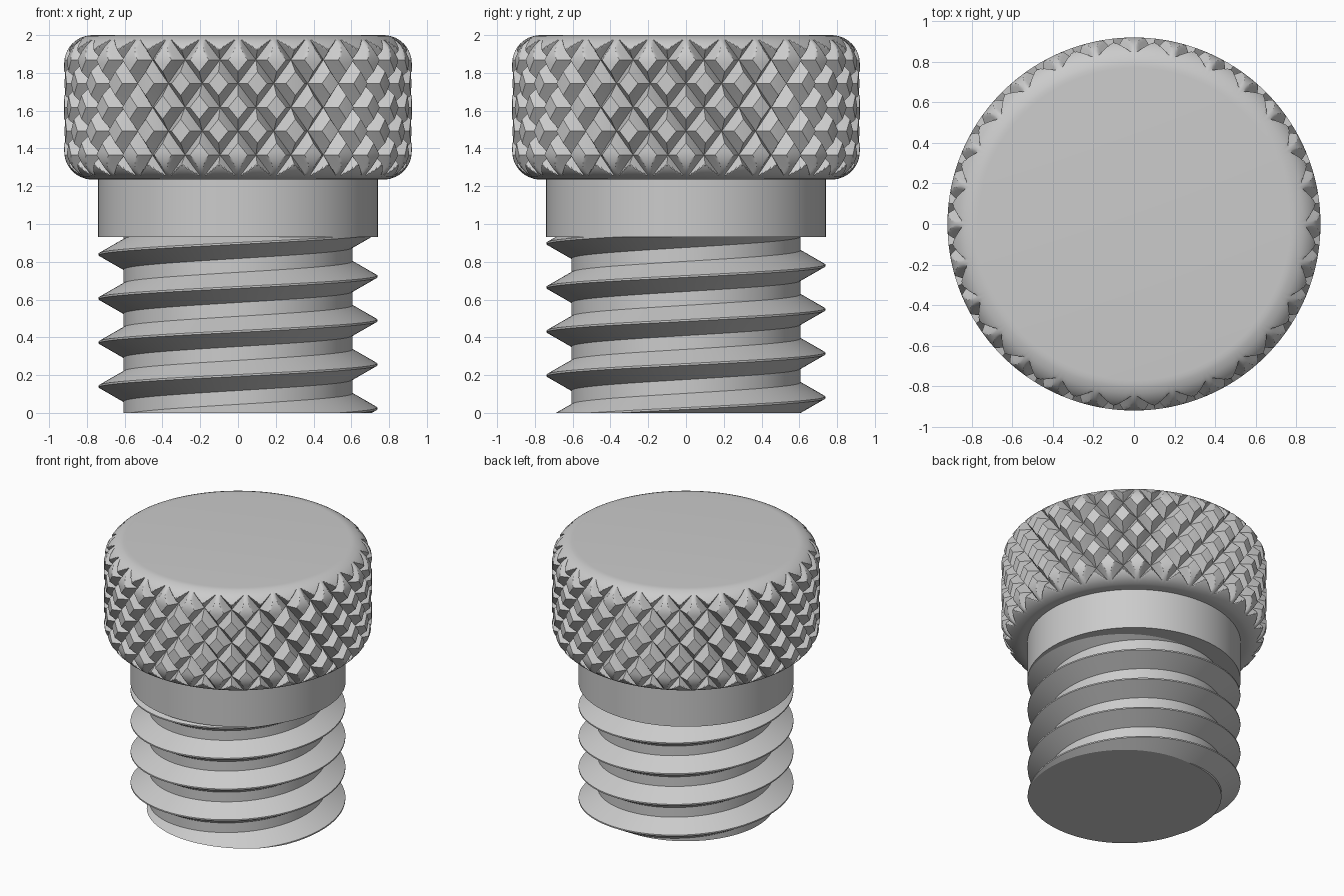
import bpy
import bmesh
import math

cube = bpy.data.objects.get("Cube")
if cube:
    bpy.data.objects.remove(cube, do_unlink=True)

steel = bpy.data.materials.new("steel_grey")
steel.use_nodes = True
GREY = (0.6, 0.6, 0.6, 1.0)
steel.diffuse_color = GREY
for node in steel.node_tree.nodes:
    if node.type == "BSDF_PRINCIPLED":
        node.inputs["Base Color"].default_value = GREY


def finish(bm, name, angle=25):
    """Turn a bmesh into a smooth shaded object with sharp creases."""
    bmesh.ops.recalc_face_normals(bm, faces=bm.faces[:])
    mesh = bpy.data.meshes.new(name)
    bm.to_mesh(mesh)
    bm.free()
    mesh.materials.append(steel)
    obj = bpy.data.objects.new(name, mesh)
    bpy.context.collection.objects.link(obj)
    bpy.ops.object.select_all(action="DESELECT")
    obj.select_set(True)
    bpy.context.view_layer.objects.active = obj
    bpy.ops.object.shade_smooth_by_angle(angle=math.radians(angle))
    return obj


def ring(bm, radii, z):
    """Closed ring of vertices, one radius per vertex."""
    n = len(radii)
    return [bm.verts.new((r * math.cos(math.tau * i / n),
                          r * math.sin(math.tau * i / n), z))
            for i, r in enumerate(radii)]


# Knurled head: crossing V grooves follow the diagonals of a fine grid
GROOVES, STEPS, HALF_WIDTH = 28, 24, 6
HEAD_Z, HALF_H, HEAD_R = 1.6175, 0.3825, 0.92
FILLET, FLOOR = 0.15, 0.85
ROWS, ROW_H = 36, 0.0105
COLS = GROOVES * STEPS


def offset(k):
    """Grid distance to the nearest groove line."""
    k %= STEPS
    return min(k, STEPS - k)


def head_radius(i, j):
    over = abs(j * ROW_H) - (HALF_H - FILLET)
    r = HEAD_R
    if over > 0:
        r = HEAD_R - FILLET + math.sqrt(FILLET ** 2 - over ** 2)
    half = STEPS // 2
    d = min(offset(i + j + half), offset(i - j + half))
    return min(r, FLOOR + (HEAD_R - FLOOR) * d / HALF_WIDTH)


bm = bmesh.new()
grid = [ring(bm, [head_radius(i, j) for i in range(COLS)], HEAD_Z + j * ROW_H)
        for j in range(-ROWS, ROWS + 1)]
for row in range(2 * ROWS):
    j = row - ROWS
    for i in range(COLS):
        n = (i + 1) % COLS
        a, b = grid[row][i], grid[row][n]
        c, d = grid[row + 1][n], grid[row + 1][i]
        half = STEPS // 2
        # split each cell along the nearer groove direction
        if offset(i + j + 1 + half) < offset(i - j + half):
            tris = ((a, b, d), (b, c, d))
        else:
            tris = ((a, b, c), (a, c, d))
        for tri in tris:
            bm.faces.new(tri)

# Last bit of the rounded rim and the flat end, above and below
for side, last in ((1, grid[-1]), (-1, grid[0])):
    for deg in (7, 0):
        t = math.radians(deg)
        r = HEAD_R - FILLET + FILLET * math.sin(t)
        z = HALF_H - FILLET + FILLET * math.cos(t)
        new = ring(bm, [r] * COLS, HEAD_Z + side * z)
        for i in range(COLS):
            n = (i + 1) % COLS
            bm.faces.new((last[i], last[n], new[n], new[i]))
        last = new
    bm.faces.new(last)
finish(bm, "knurled_head")

# Plain collar under the head
bm = bmesh.new()
low = ring(bm, [0.74] * 128, 0.93)
high = ring(bm, [0.74] * 128, 1.26)
for i in range(128):
    n = (i + 1) % 128
    bm.faces.new((low[i], low[n], high[n], high[i]))
bm.faces.new(low)
bm.faces.new(high)
finish(bm, "collar")

# Threaded shank: one pitch of the profile swept along a right-hand helix
PITCH, SEG = 0.233, 96
ROOT, CREST = 0.607, 0.738
profile = [(ROOT, -0.08), (CREST, -0.005), (CREST, 0.005),
           (ROOT, 0.08), (ROOT, PITCH - 0.08)]
bm = bmesh.new()
previous = None
for s in range(-2 * SEG, 5 * SEG + 1):
    t = math.tau * s / SEG
    z0 = 0.0235 + PITCH * s / SEG
    section = [bm.verts.new((r * math.cos(t), r * math.sin(t), z0 + z))
               for r, z in profile]
    if previous:
        for k in range(len(profile) - 1):
            bm.faces.new((previous[k], section[k],
                          section[k + 1], previous[k + 1]))
    previous = section
bmesh.ops.remove_doubles(bm, verts=bm.verts[:], dist=0.0005)

# Trim both ends flat and close them
for z, direction in ((0, -1), (0.95, 1)):
    bmesh.ops.bisect_plane(bm, geom=bm.verts[:] + bm.edges[:] + bm.faces[:],
                           dist=0.00001, plane_co=(0, 0, z),
                           plane_no=(0, 0, direction), clear_outer=True)
bmesh.ops.holes_fill(bm, edges=[e for e in bm.edges if e.is_boundary], sides=0)
finish(bm, "threaded_shank")
